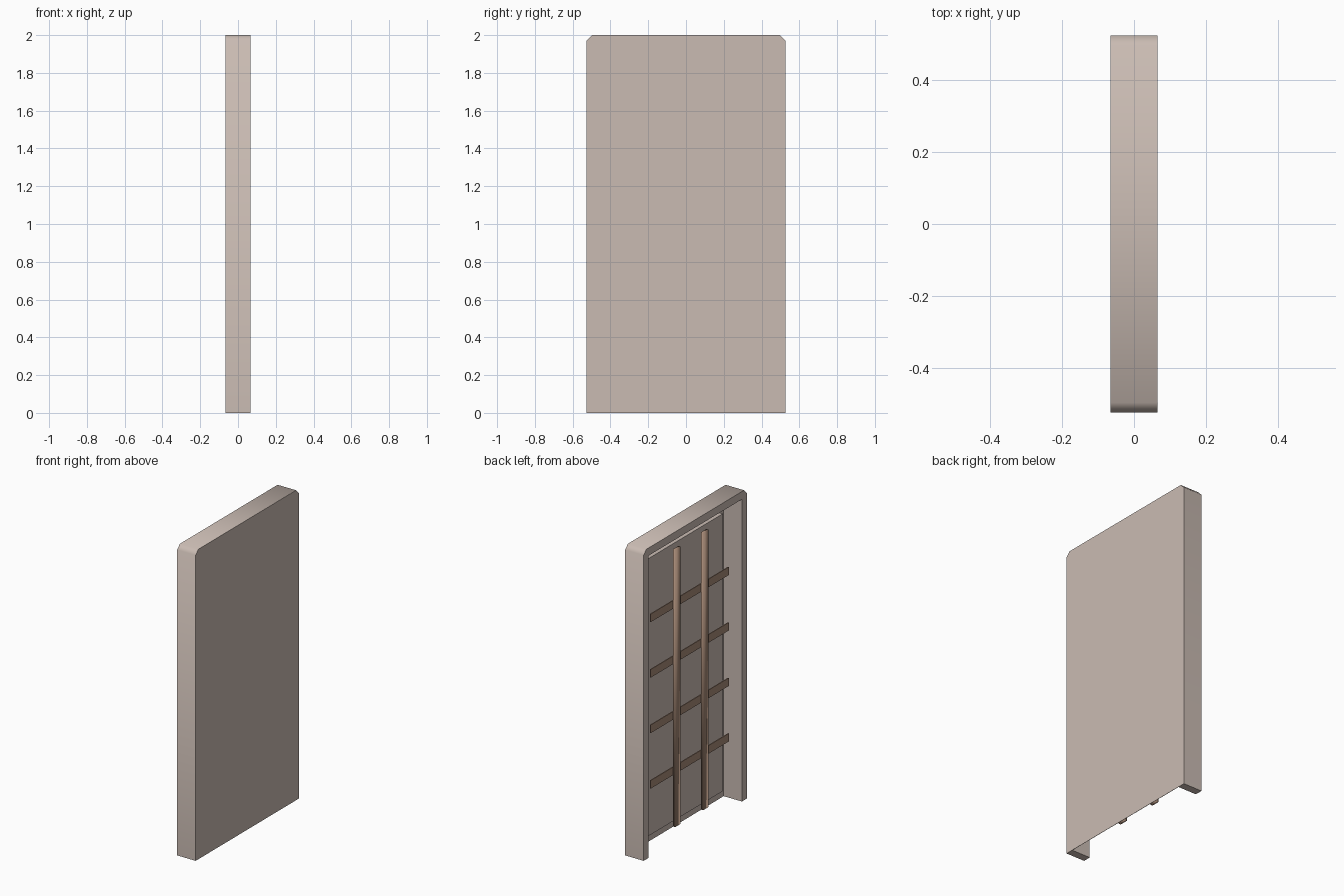
import bpy, bmesh, math

cube = bpy.data.objects.get("Cube")
if cube:
    bpy.data.objects.remove(cube, do_unlink=True)

HALF_X, HALF_Y, TOP = 0.066, 0.526, 2.0
WALL, CHAMFER, SKIN = 0.05, 0.028, 0.002


def material(name, rgb):
    mat = bpy.data.materials.new(name)
    mat.use_nodes = True
    mat.diffuse_color = (*rgb, 1)
    mat.node_tree.nodes["Principled BSDF"].inputs["Base Color"].default_value = (*rgb, 1)
    return mat


plaster = material("warm beige", (0.59, 0.50, 0.45))
timber = material("brown", (0.38, 0.25, 0.18))


def slab(name, outline, x0, x1, mat):
    """Extrude a (y, z) outline from x0 to x1."""
    bm = bmesh.new()
    face = bm.faces.new([bm.verts.new((x0, y, z)) for y, z in outline])
    new = bmesh.ops.extrude_face_region(bm, geom=[face])["geom"]
    moved = [v for v in new if isinstance(v, bmesh.types.BMVert)]
    bmesh.ops.translate(bm, verts=moved, vec=(x1 - x0, 0, 0))
    bmesh.ops.recalc_face_normals(bm, faces=bm.faces)
    mesh = bpy.data.meshes.new(name)
    bm.to_mesh(mesh)
    bm.free()
    mesh.materials.append(mat)
    obj = bpy.data.objects.new(name, mesh)
    bpy.context.collection.objects.link(obj)
    return obj


def rectangle(y0, y1, z0, z1):
    return [(y0, z0), (y1, z0), (y1, z1), (y0, z1)]


def smooth(obj, degrees):
    bpy.ops.object.select_all(action="DESELECT")
    obj.select_set(True)
    bpy.context.view_layer.objects.active = obj
    bpy.ops.object.shade_smooth_by_angle(angle=math.radians(degrees))


# Outer outline with clipped top corners
right = [(HALF_Y, 0), (HALF_Y, TOP - CHAMFER), (HALF_Y - CHAMFER, TOP)]
outer = right + [(-y, z) for y, z in reversed(right)]
inner_y, inner_top = HALF_Y - WALL, TOP - WALL
opening = [(-inner_y, 0), (-inner_y, inner_top), (inner_y, inner_top), (inner_y, 0)]

# Rim of two sides and a top, open below
smooth(slab("rim", outer + opening, -HALF_X, HALF_X - SKIN, plaster), 50)

# Closed face
slab("face_panel", outer, HALF_X - SKIN, HALF_X, plaster)

# Inner board, clear of the rim, the same size as the lattice
LOW, HIGH, REACH, JOINT_X = 0.075, 1.865, 0.398, -0.027
slab("inner_board", rectangle(-REACH, REACH, LOW, HIGH), 0.016, 0.04, plaster)

# Flat uprights with softened shading, standing in front of the straps
for side, name in ((1, "back_upright"), (-1, "front_upright")):
    y = side * 0.142
    upright = slab(name, rectangle(y - 0.027, y + 0.027, LOW, HIGH),
                   JOINT_X - 0.015, JOINT_X, timber)
    smooth(upright, 180)

# Evenly spaced cross straps
for i in range(1, 5):
    z = LOW + (HIGH - LOW) * i / 5
    slab(f"cross_strap_{i}", rectangle(-REACH, REACH, z - 0.026, z + 0.026),
         JOINT_X, JOINT_X + 0.006, timber)
